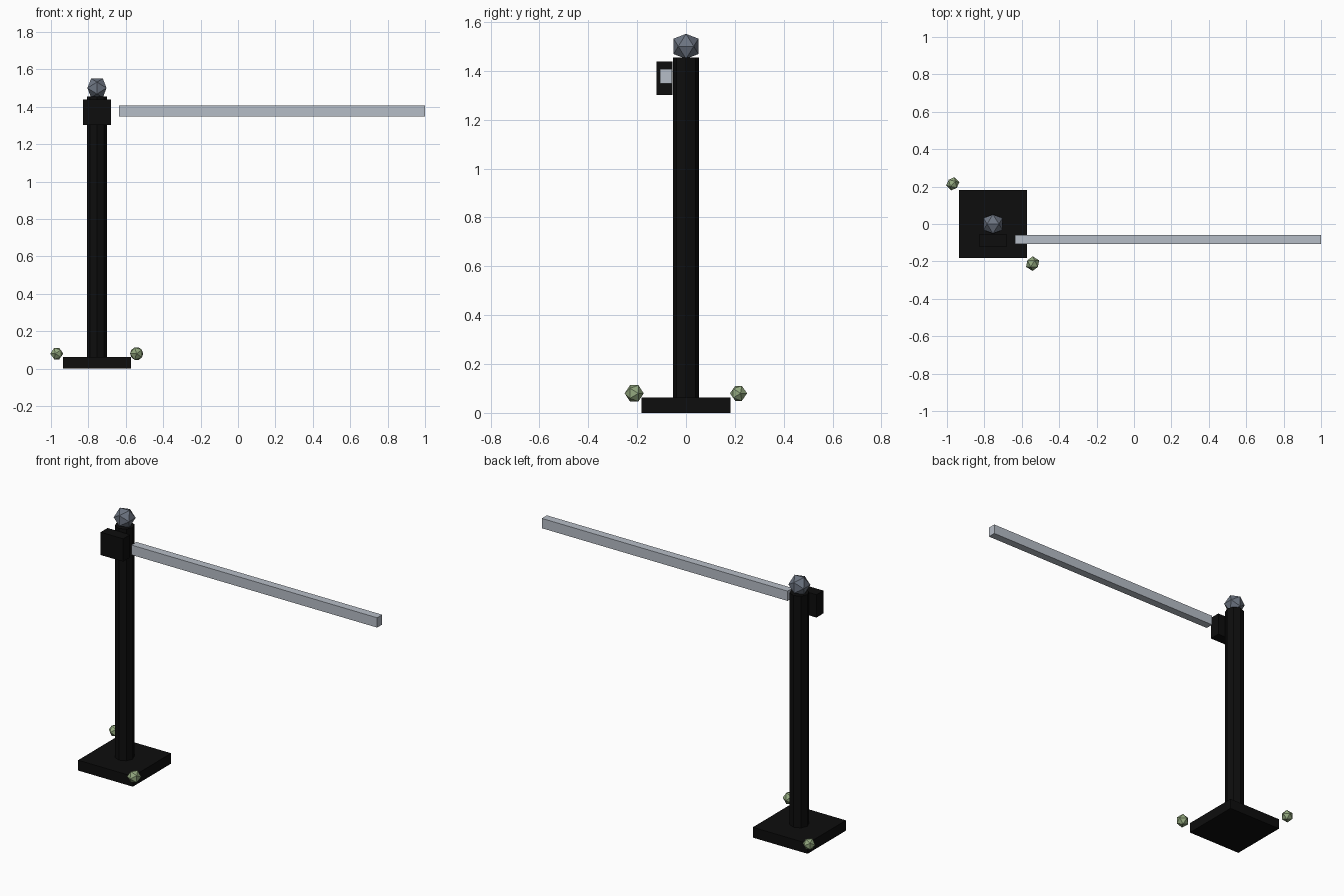
import bpy, bmesh, math
from mathutils import Matrix

if "Cube" in bpy.data.objects:
    bpy.data.objects.remove(bpy.data.objects["Cube"])


def material(name, rgb):
    m = bpy.data.materials.new(name)
    m.diffuse_color = (*rgb, 1)
    m.use_nodes = True
    m.node_tree.nodes["Principled BSDF"].inputs["Base Color"].default_value = m.diffuse_color
    return m


black = material("black", (0.004, 0.004, 0.004))
silver = material("silver", (0.47, 0.51, 0.57))
slate = material("slate_grey", (0.15, 0.175, 0.22))
green = material("sage_green", (0.29, 0.39, 0.21))


def finish(name, bm, mat):
    bmesh.ops.recalc_face_normals(bm, faces=bm.faces)
    me = bpy.data.meshes.new(name)
    bm.to_mesh(me)
    bm.free()
    me.materials.append(mat)
    ob = bpy.data.objects.new(name, me)
    bpy.context.collection.objects.link(ob)
    return ob


def box(name, lo, hi, mat):
    bm = bmesh.new()
    size = [b - a for a, b in zip(lo, hi)]
    mid = [(a + b) / 2 for a, b in zip(lo, hi)]
    bmesh.ops.create_cube(bm, size=1, matrix=Matrix.Translation(mid) @ Matrix.Diagonal((*size, 1)))
    return finish(name, bm, mat)


def icosahedron(name, centre, radius, mat, turn=0):
    # edge-up icosahedron from three golden rectangles
    t = (1 + math.sqrt(5)) / 2
    bm = bmesh.new()
    for a in (-1, 1):
        for b in (-t, t):
            for co in ((a, 0, b), (0, b, a), (b, a, 0)):
                bm.verts.new(co)
    bmesh.ops.convex_hull(bm, input=bm.verts[:])
    s = radius / math.hypot(1, t)
    bm.transform(Matrix.Translation(centre) @ Matrix.Rotation(math.radians(turn), 4, 'Z') @ Matrix.Scale(s, 4))
    return finish(name, bm, mat)


PX = -0.754  # post axis

# base plate
box("base_plate", (PX - 0.182, -0.182, 0), (PX + 0.182, 0.182, 0.062), black)

# octagonal post
bm = bmesh.new()
bmesh.ops.create_cone(bm, cap_ends=True, segments=8, radius1=0.054, radius2=0.054, depth=1.395,
                      matrix=Matrix.Translation((PX, 0, 0.7575)))
finish("post", bm, black)

# hinge block and barrier arm
box("hinge_block", (PX - 0.075, -0.121, 1.301), (PX + 0.075, -0.055, 1.438), black)
box("barrier_arm", (-0.635, -0.106, 1.348), (1.0, -0.058, 1.407), silver)

# finial and the two small stones beside the base
icosahedron("finial", (PX, 0, 1.5), 0.06, slate)
icosahedron("stone_front", (-0.542, -0.212, 0.08), 0.039, green, 58)
icosahedron("stone_back", (-0.969, 0.215, 0.08), 0.036, green, 45)
